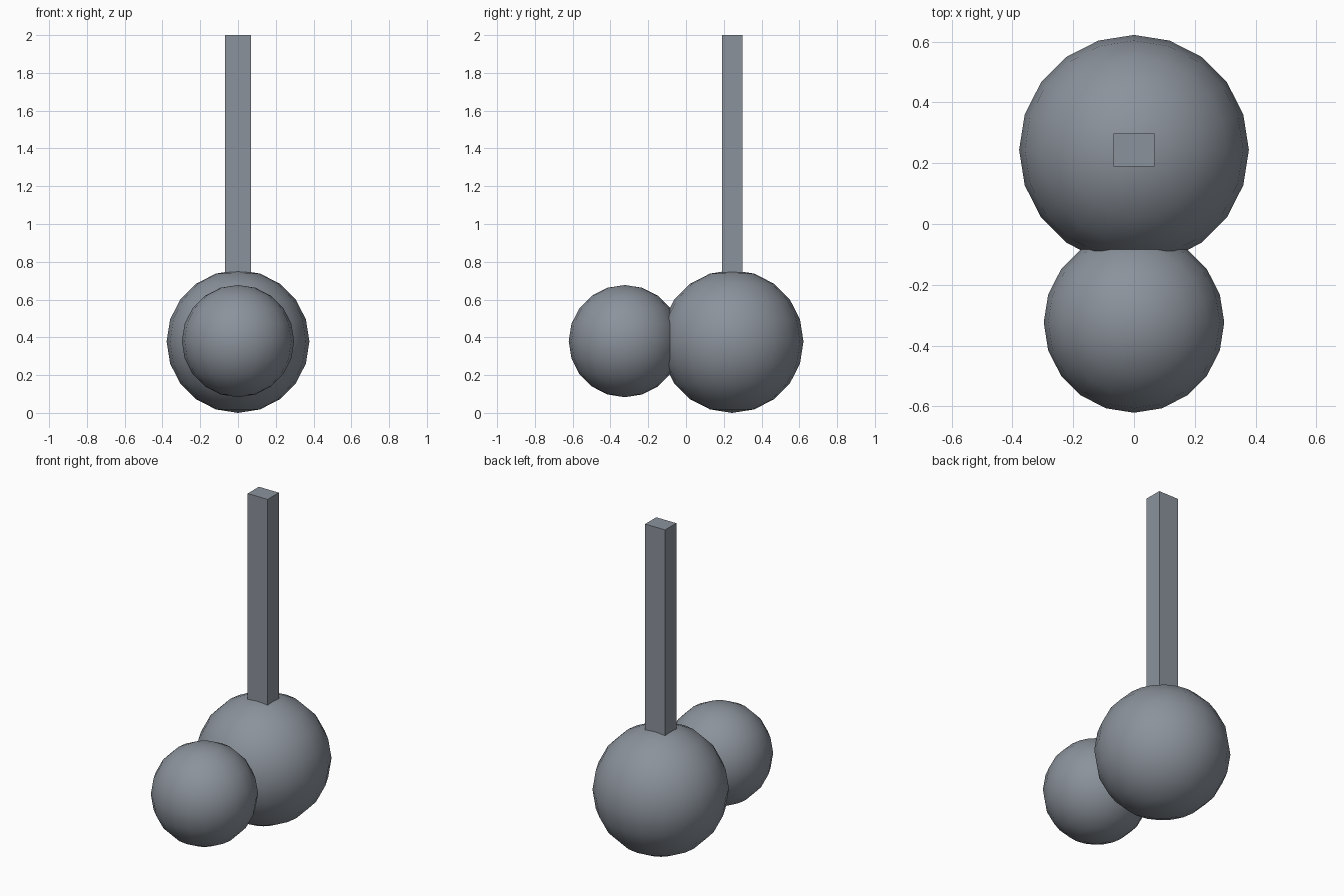
import bpy

if "Cube" in bpy.data.objects:
    bpy.data.objects.remove(bpy.data.objects["Cube"])

# Dark blue-grey colour shared by every part
steel = bpy.data.materials.new("dark_grey")
steel.diffuse_color = (0.26, 0.29, 0.33, 1)
steel.use_nodes = True
steel.node_tree.nodes["Principled BSDF"].inputs["Base Color"].default_value = steel.diffuse_color


def ball(name, y, z, radius):
    bpy.ops.mesh.primitive_uv_sphere_add(segments=20, ring_count=10,
                                         radius=radius, location=(0, y, z))
    obj = bpy.context.object
    obj.name = name
    obj.data.materials.append(steel)
    bpy.ops.object.shade_smooth_by_angle()


# Two overlapping balls lying front to back
ball("large_ball", 0.244, 0.378, 0.378)
ball("small_ball", -0.324, 0.380, 0.297)

# Square upright post rising from the large ball
bottom, top = 0.72, 2.0
bpy.ops.mesh.primitive_cube_add(size=1, location=(0, 0.244, (bottom + top) / 2))
post = bpy.context.object
post.name = "post"
post.scale = (0.135, 0.108, top - bottom)
bpy.ops.object.transform_apply(location=False, rotation=False, scale=True)
post.data.materials.append(steel)
